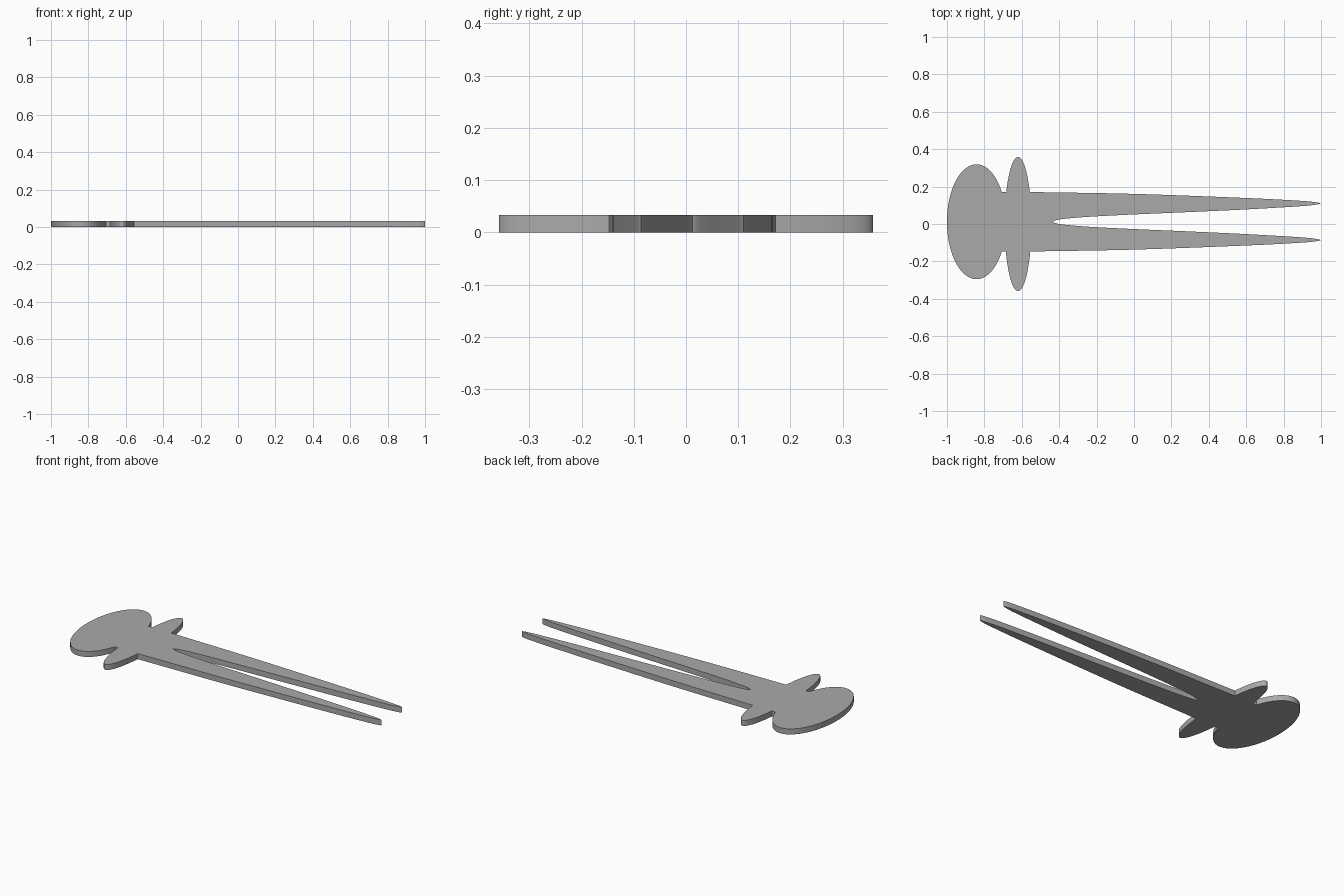
import bpy, bmesh, math
from mathutils import Vector

cube = bpy.data.objects.get("Cube")
if cube:
    bpy.data.objects.remove(cube, do_unlink=True)

THICK = 0.033
AXIS = 0.012      # y of the centre line of head, shank and prongs
HALF = 0.159      # half width of the shank

grey = bpy.data.materials.new("plain grey")
grey.use_nodes = True
colour = (0.4, 0.4, 0.4, 1)
grey.diffuse_color = colour
grey.node_tree.nodes["Principled BSDF"].inputs["Base Color"].default_value = colour


def arc(cx, cy, rx, ry, start, end, steps):
    """Points along part of an ellipse."""
    angles = [start + (end - start) * i / steps for i in range(steps + 1)]
    return [Vector((cx + rx * math.cos(a), cy + ry * math.sin(a))) for a in angles]


def smooth_path(points, steps=6):
    """Catmull-Rom curve through the points."""
    p = [Vector(q) for q in points]
    p = [p[0] * 2 - p[1]] + p + [p[-1] * 2 - p[-2]]
    path = []
    for a, b, c, d in zip(p, p[1:], p[2:], p[3:]):
        for i in range(steps):
            t = i / steps
            path.append(0.5 * (2 * b + (c - a) * t + (2 * a - 5 * b + 4 * c - d) * t * t
                               + (3 * b - a - 3 * c + d) * t ** 3))
    return path + [p[-2]]


def half_outline(side):
    """Outline from the head's end to the slot's end, on one side of the axis."""
    # Oval head, down to the neck
    cut = math.asin(HALF / 0.307)
    head = arc(-0.842, 0, 0.158, 0.307, math.pi, cut, 36)
    # Narrow oval guard, centred on y = 0
    shift = -side * AXIS
    cut = math.asin((HALF - shift) / 0.358)
    guard = arc(-0.62, shift, 0.0715, 0.358, math.pi - cut, cut, 32)
    # Tapering prong: outer edge, rounded tip, inner edge
    outer = smooth_path([(-0.556, HALF), (0, 0.149), (0.6, 0.127), (0.89, 0.112),
                         (0.975, 0.104), (1, 0.098)])
    inner = smooth_path([(1, 0.098), (0.975, 0.092), (0.89, 0.083), (0.6, 0.066),
                         (0.3, 0.052), (0, 0.039), (-0.235, 0.027), (-0.37, 0.016),
                         (-0.42, 0.007), (-0.435, 0)])
    return [(q.x, AXIS + side * q.y) for q in head + guard + outer[1:] + inner[1:]]


# Close the two halves into one loop and extrude it into a flat plate
upper, lower = half_outline(1), half_outline(-1)
loop = upper + lower[-2:0:-1]
bm = bmesh.new()
base = bm.faces.new([bm.verts.new((x, y, 0)) for x, y in loop])
extruded = bmesh.ops.extrude_face_region(bm, geom=[base], use_keep_orig=True)
top = [v for v in extruded["geom"] if isinstance(v, bmesh.types.BMVert)]
bmesh.ops.translate(bm, verts=top, vec=(0, 0, THICK))
bmesh.ops.recalc_face_normals(bm, faces=bm.faces)

mesh = bpy.data.meshes.new("two_pronged_hairpin")
bm.to_mesh(mesh)
bm.free()
mesh.materials.append(grey)
hairpin = bpy.data.objects.new("two_pronged_hairpin", mesh)
bpy.context.collection.objects.link(hairpin)
bpy.context.view_layer.objects.active = hairpin
hairpin.select_set(True)
bpy.ops.object.shade_smooth_by_angle(angle=math.radians(30))
